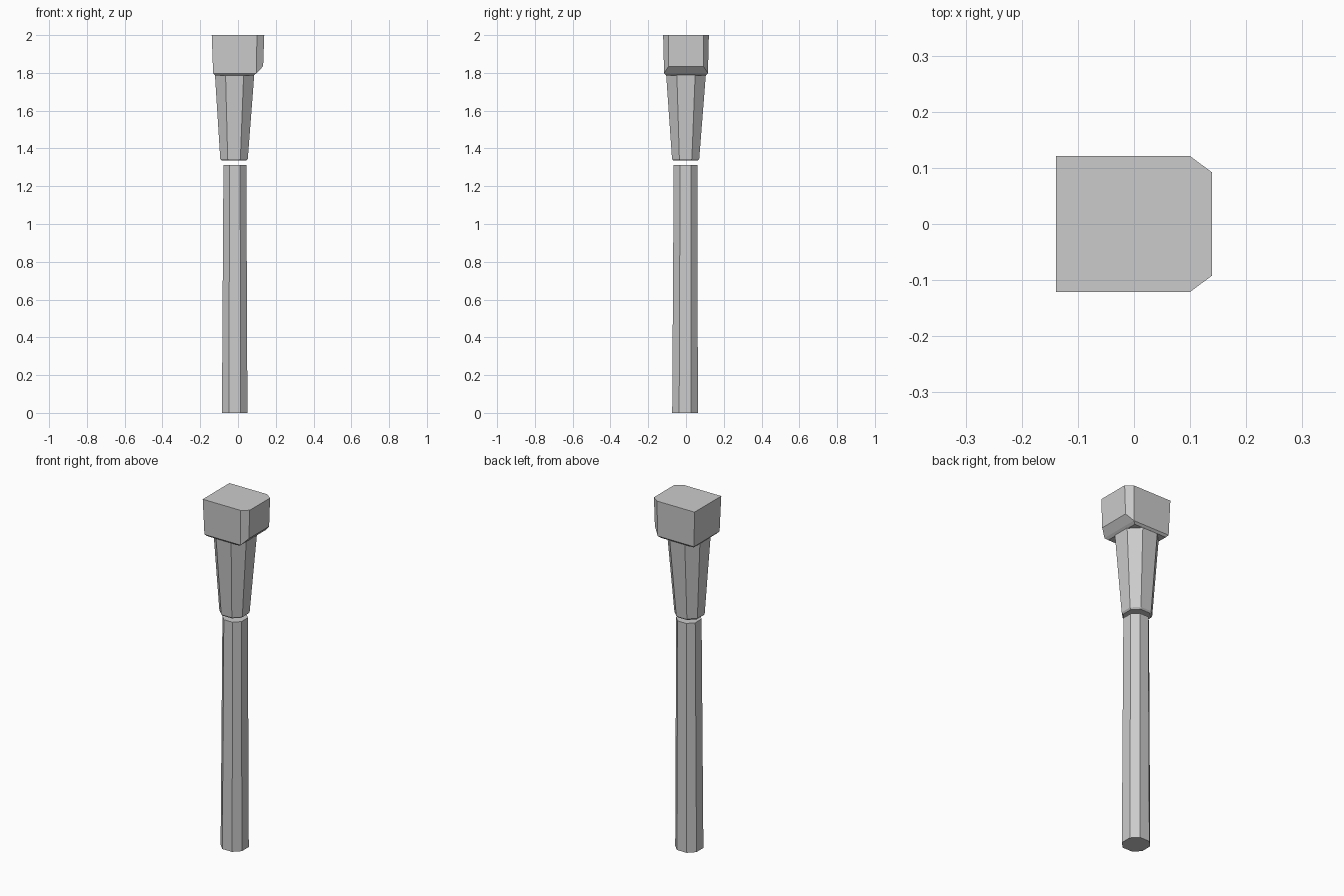
import bpy
import bmesh

if "Cube" in bpy.data.objects:
    bpy.data.objects.remove(bpy.data.objects["Cube"])


def loft(name, rings):
    """Join stacked (z, outline) rings into a closed flat-shaded solid."""
    bm = bmesh.new()
    loops = [[bm.verts.new((x, y, z)) for x, y in pts] for z, pts in rings]
    n = len(loops[0])
    for low, high in zip(loops, loops[1:]):
        for i in range(n):
            j = (i + 1) % n
            bm.faces.new((low[i], low[j], high[j], high[i]))
    bm.faces.new(loops[0][::-1])
    bm.faces.new(loops[-1])
    bmesh.ops.remove_doubles(bm, verts=bm.verts, dist=0.0005)
    bmesh.ops.recalc_face_normals(bm, faces=bm.faces)
    mesh = bpy.data.meshes.new(name)
    bm.to_mesh(mesh)
    bm.free()
    obj = bpy.data.objects.new(name, mesh)
    bpy.context.collection.objects.link(obj)
    return obj


def octagon(x0, x1, y0, y1, cut=0.27):
    """Rectangle with its four corners cut off."""
    a, b = (x1 - x0) * cut, (y1 - y0) * cut
    return [(x0 + a, y0), (x1 - a, y0), (x1, y0 + b), (x1, y1 - b),
            (x1 - a, y1), (x0 + a, y1), (x0, y1 - b), (x0, y0 + b)]


def head_outline(back, shoulder, face, side, face_side):
    """Block outline whose two corners at the +x face are bevelled."""
    half = [(back, side), (shoulder, side), (face, face_side)]
    return [(x, -y) for x, y in half] + half[::-1]


# long lower shaft
loft("lower_shaft", [
    (0.0, octagon(-0.085, 0.05, -0.073, 0.063)),
    (1.313, octagon(-0.077, 0.044, -0.065, 0.06)),
])

# flared upper shaft, separated by a narrow gap
loft("upper_shaft", [
    (1.336, octagon(-0.087, 0.045, -0.068, 0.063)),
    (1.345, octagon(-0.094, 0.052, -0.074, 0.07)),
    (1.79, octagon(-0.122, 0.086, -0.105, 0.105)),
])

# block head with bevelled edges around its +x face
loft("head", [
    (1.787, head_outline(-0.122, 0.083, 0.083, 0.105, 0.105)),
    (1.798, head_outline(-0.132, 0.098, 0.098, 0.116, 0.116)),
    (1.835, head_outline(-0.133, 0.098, 0.133, 0.117, 0.092)),
    (2.0, head_outline(-0.139, 0.1, 0.139, 0.121, 0.092)),
])
